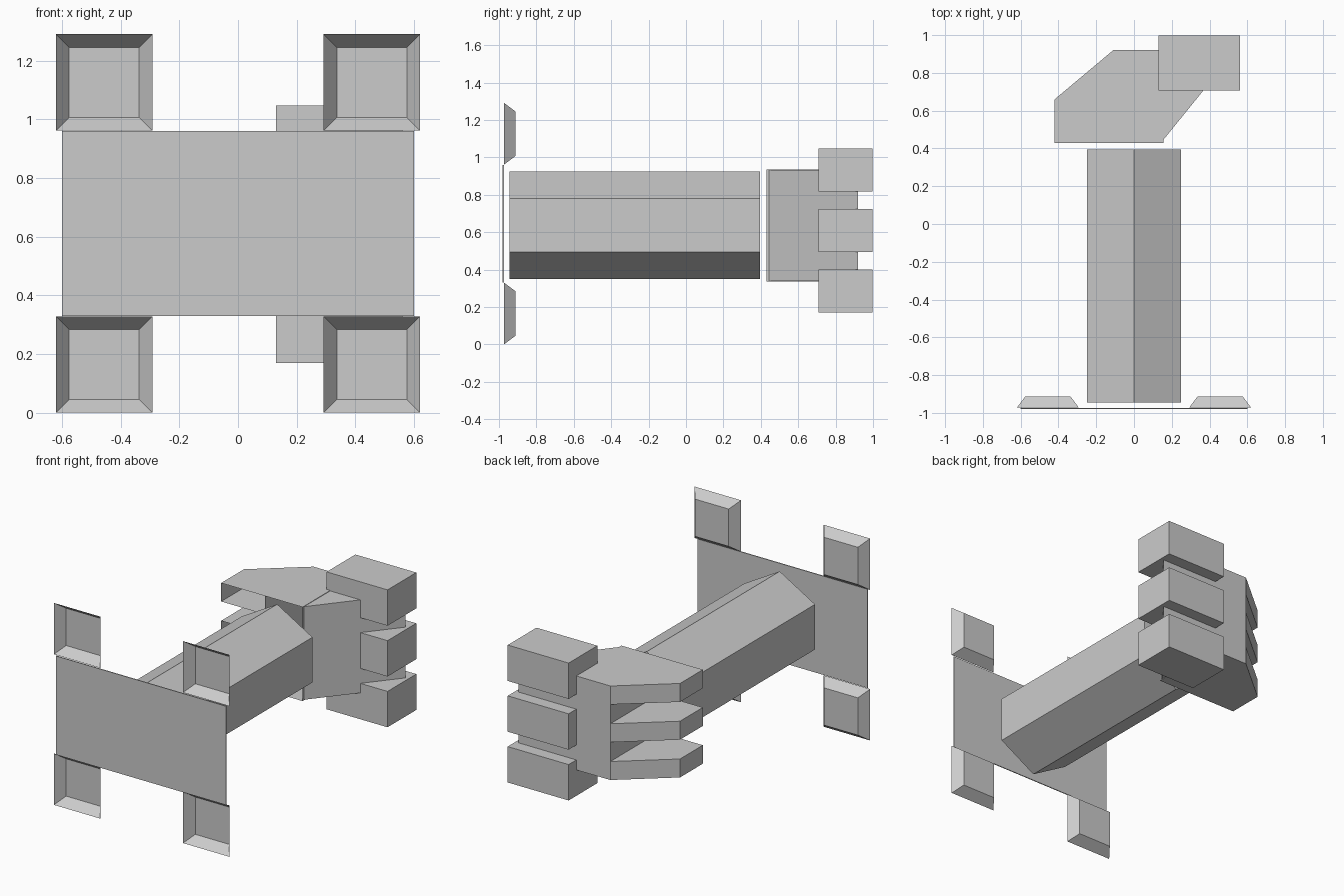
import bpy
import bmesh
import math

cube = bpy.data.objects.get("Cube")
if cube:
    bpy.data.objects.remove(cube, do_unlink=True)

grey = bpy.data.materials.new("light_grey")
grey.use_nodes = True
grey.diffuse_color = (0.6, 0.6, 0.6, 1)
grey.node_tree.nodes["Principled BSDF"].inputs["Base Color"].default_value = (0.6, 0.6, 0.6, 1)


def finish(name, bm):
    mesh = bpy.data.meshes.new(name)
    bm.to_mesh(mesh)
    bm.free()
    mesh.materials.append(grey)
    obj = bpy.data.objects.new(name, mesh)
    bpy.context.collection.objects.link(obj)
    return obj


def prism(name, outline, z0, z1, open_front=False):
    """Upright prism over a counter-clockwise outline; side 0 may be left open."""
    bm = bmesh.new()
    low = [bm.verts.new((x, y, z0)) for x, y in outline]
    high = [bm.verts.new((x, y, z1)) for x, y in outline]
    bm.faces.new(low[::-1])
    bm.faces.new(high)
    n = len(outline)
    for i in range(1 if open_front else 0, n):
        j = (i + 1) % n
        bm.faces.new((low[i], low[j], high[j], high[i]))
    return finish(name, bm)


def box(name, x0, x1, y0, y1, z0, z1):
    return prism(name, [(x0, y0), (x1, y0), (x1, y1), (x0, y1)], z0, z1)


def tray(name, cx, cz):
    """Square dish, open to the front, with sloping walls."""
    bm = bmesh.new()
    rings = []
    for half, y in ((0.164, -0.972), (0.119, -0.912)):
        rings.append([bm.verts.new((cx + sx * half, y, cz + sz * half))
                      for sx, sz in ((-1, -1), (1, -1), (1, 1), (-1, 1))])
    rim, floor = rings
    bm.faces.new(floor)
    for i in range(4):
        j = (i + 1) % 4
        bm.faces.new((rim[i], rim[j], floor[j], floor[i]))
    finish(name, bm)


# Front plate and its four corner trays
box("front_plate", -0.6, 0.6, -0.98, -0.974, 0.33, 0.96)
for side, cx in (("right", -0.456), ("left", 0.456)):
    for level, cz in (("lower", 0.165), ("upper", 1.126)):
        tray(f"{level}_{side}_tray", cx, cz)

# Hexagonal beam, with a ridge along the top
bm = bmesh.new()
bmesh.ops.create_cone(bm, cap_ends=True, segments=6, radius1=0.288, radius2=0.288, depth=1.34)
beam = finish("hexagonal_beam", bm)
top = max(beam.data.vertices, key=lambda v: v.co.y).co
turn = math.pi / 2 - math.atan2(top.y, top.x)
for v in beam.data.vertices:
    x, y, z = v.co
    c, s = math.cos(turn), math.sin(turn)
    v.co = (x * c - y * s, -z - 0.275, x * s + y * c + 0.637)

# Palm shell and three slab fingers, hollow towards the beam
LOW, HIGH, THICK = 0.335, 0.935, 0.118
prism("palm", [(-0.11, 0.43), (0.155, 0.43), (0.155, 0.92), (-0.11, 0.92)],
      LOW, HIGH, open_front=True)
finger = [(-0.42, 0.43), (-0.11, 0.43), (-0.11, 0.92), (-0.42, 0.66)]
for i in range(3):
    z = LOW + i * (HIGH - LOW - THICK) / 2
    prism(f"finger_{i + 1}", finger, z, z + THICK, open_front=True)

# Slanted heel beside the palm
prism("palm_heel", [(0.155, 0.445), (0.54, 0.92), (0.155, 0.92)], LOW + 0.003, HIGH - 0.003)

# Three knuckle blocks
for i in range(3):
    z = 0.17 + i * 0.324
    box(f"knuckle_block_{i + 1}", 0.13, 0.56, 0.708, 0.998, z, z + 0.229)
